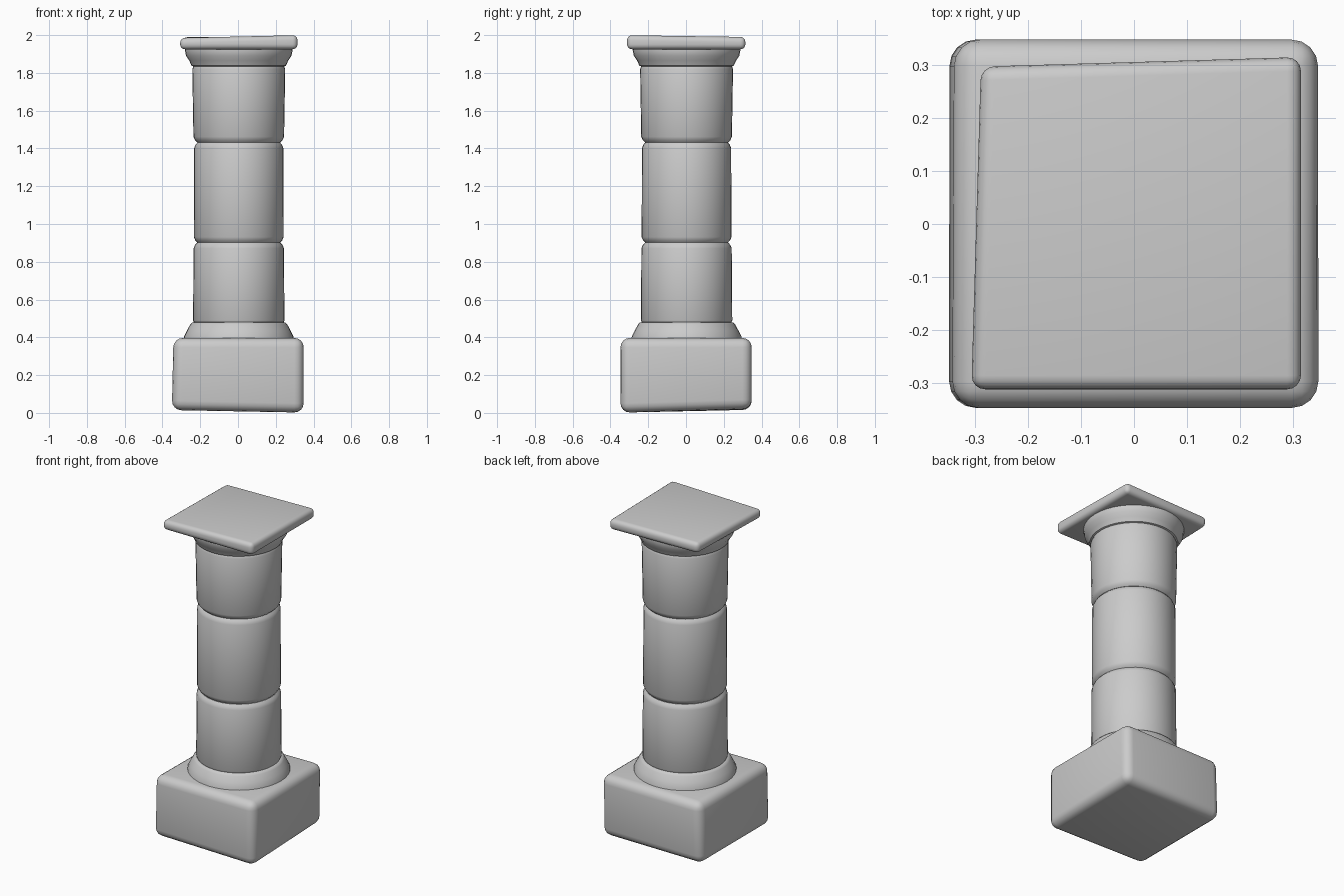
import bpy, bmesh, math

if "Cube" in bpy.data.objects:
    bpy.data.objects.remove(bpy.data.objects["Cube"])


def block(name, low, high, bevel, segments, tweaks):
    """Rounded block; tweaks nudge single corners (by sign) for the hand-hewn look."""
    bm = bmesh.new()
    bmesh.ops.create_cube(bm, size=2)
    for v in bm.verts:
        signs = tuple(1 if c > 0 else -1 for c in v.co)
        shift = tweaks.get(signs, (0, 0, 0))
        for i in range(3):
            v.co[i] = (high[i] if signs[i] > 0 else low[i]) + shift[i]
    bmesh.ops.bevel(bm, geom=bm.edges[:], offset=bevel, segments=segments,
                    profile=0.5, affect='EDGES')
    return finish(name, bm)


def lathe(name, profile, cx, cy, sides=40):
    """Closed solid of revolution from (radius, z) points."""
    bm = bmesh.new()
    rings = []
    for r, z in profile:
        rings.append([bm.verts.new((cx + r * math.cos(2 * math.pi * i / sides),
                                    cy + r * math.sin(2 * math.pi * i / sides), z))
                      for i in range(sides)])
    for a, b in zip(rings, rings[1:]):
        for i in range(sides):
            j = (i + 1) % sides
            bm.faces.new((a[i], a[j], b[j], b[i]))
    bm.faces.new(rings[0][::-1])
    bm.faces.new(rings[-1])
    return finish(name, bm)


def finish(name, bm):
    bmesh.ops.recalc_face_normals(bm, faces=bm.faces[:])
    mesh = bpy.data.meshes.new(name)
    bm.to_mesh(mesh)
    bm.free()
    obj = bpy.data.objects.new(name, mesh)
    bpy.context.collection.objects.link(obj)
    for o in bpy.context.selected_objects:
        o.select_set(False)
    obj.select_set(True)
    bpy.context.view_layer.objects.active = obj
    bpy.ops.object.shade_smooth_by_angle(angle=math.radians(40))
    return obj


# Plinth
block("plinth", (-0.35, -0.347, 0.015), (0.348, 0.348, 0.397), 0.05, 4, {
    (1, -1, -1): (0, 0, -0.015),
    (-1, 1, 1): (0.012, 0, -0.004),
    (-1, -1, 1): (0.008, 0, 0),
    (1, 1, -1): (-0.005, 0, 0.006),
})

# Foot moulding between plinth and shaft
lathe("foot_moulding", [(0.292, 0.37), (0.29, 0.405), (0.275, 0.435), (0.257, 0.468),
                        (0.248, 0.478), (0.238, 0.48)], 0.004, 0.003)

# Three stacked drums, each with eased rims that form the grooves
drums = [("lower_drum", 0.46, 0.901, 0.242, 0.239),
         ("middle_drum", 0.901, 1.432, 0.238, 0.236),
         ("upper_drum", 1.432, 1.85, 0.240, 0.246)]
for name, z0, z1, r0, r1 in drums:
    lathe(name, [(r0 - 0.020, z0), (r0 - 0.008, z0 + 0.012), (r0, z0 + 0.03),
                 (r1, z1 - 0.03), (r1 - 0.007, z1 - 0.012), (r1 - 0.018, z1)], 0.004, 0.003)

# Flared capital
lathe("capital", [(0.236, 1.833), (0.250, 1.838), (0.262, 1.865), (0.279, 1.89),
                  (0.285, 1.92), (0.283, 1.95)], 0.004, 0.003)

# Square slab on top
block("top_slab", (-0.307, -0.312, 1.925), (0.315, 0.315, 1.99), 0.026, 4, {
    (1, -1, 1): (0, 0, 0.01),
    (-1, 1, 1): (0.018, -0.018, 0),
    (-1, 1, -1): (0.018, -0.018, 0),
    (-1, -1, 1): (0, 0, -0.005),
})
